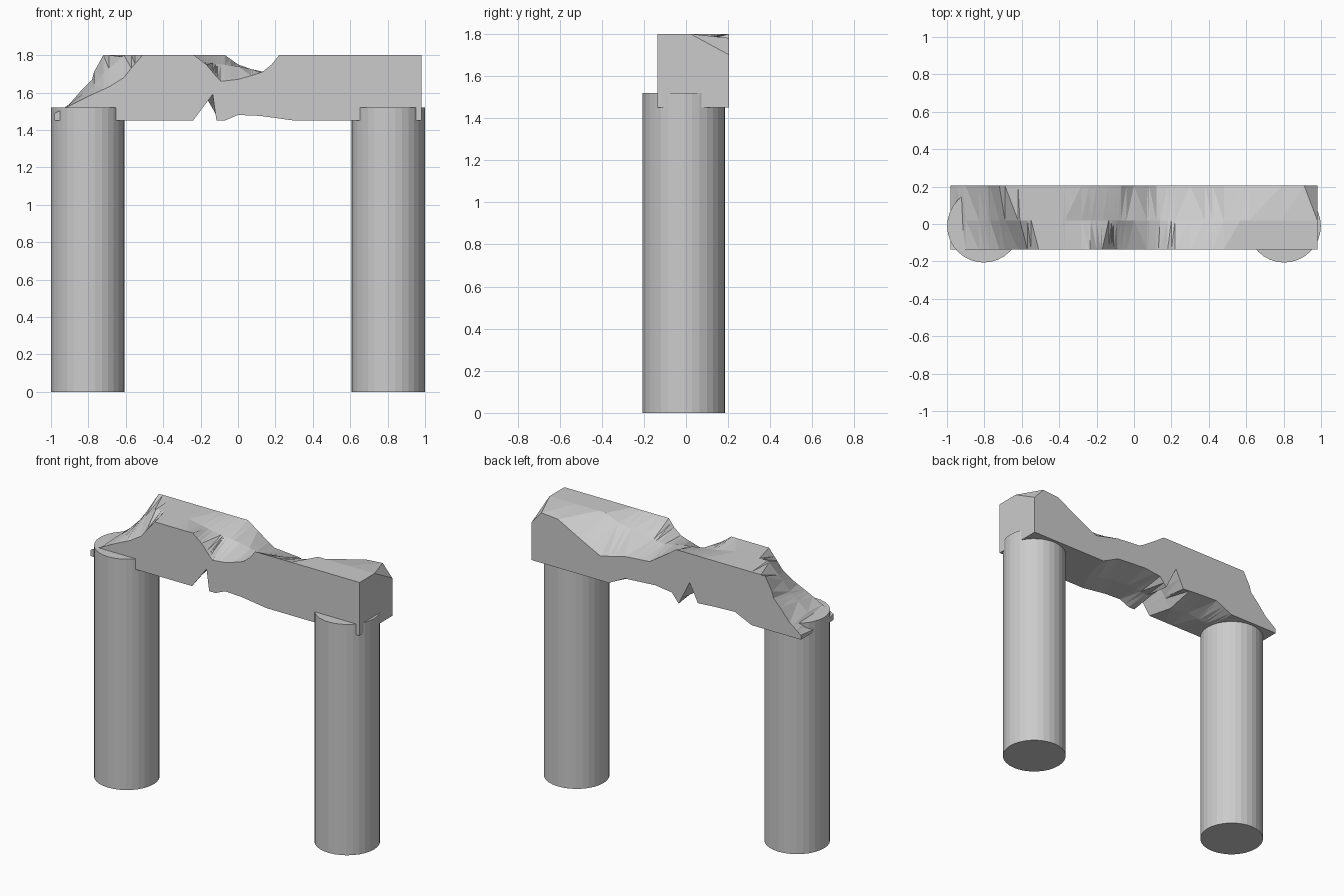
import bpy, bmesh

if "Cube" in bpy.data.objects:
    bpy.data.objects.remove(bpy.data.objects["Cube"])


def make_object(name, bm):
    bmesh.ops.recalc_face_normals(bm, faces=bm.faces[:])
    mesh = bpy.data.meshes.new(name)
    bm.to_mesh(mesh)
    bm.free()
    obj = bpy.data.objects.new(name, mesh)
    bpy.context.collection.objects.link(obj)
    return obj


def height(line, x):
    """Height of a polyline (x rising) at x."""
    for (x0, z0), (x1, z1) in zip(line, line[1:]):
        if x0 <= x <= x1:
            return z0 + (z1 - z0) * (x - x0) / (x1 - x0)
    return line[-1][1]


# Columns
for side, sx in (("left", -1), ("right", 1)):
    bpy.ops.mesh.primitive_cylinder_add(vertices=32, radius=0.196, depth=1.52,
                                        location=(0.803 * sx, -0.01, 0.76))
    bpy.context.object.name = side + "_column"

# Broken lintel: upper and lower edge lines on the front, middle and back planes
L, H, T = 0.98, 1.45, 1.80
top_front = [(-L, 1.49), (-0.92, 1.52), (-0.80, 1.58), (-0.69, 1.63), (-0.61, 1.68),
             (-0.57, 1.73), (-0.51, T), (-0.235, T), (-0.17, 1.75), (-0.12, 1.69),
             (-0.09, 1.66), (0.0, 1.67), (0.07, 1.69), (0.13, 1.71), (0.18, 1.75),
             (0.22, T), (L, T)]
top_mid = [(-L, 1.46), (-0.95, 1.48), (-0.90, 1.54), (-0.78, 1.63), (-0.72, 1.70),
           (-0.61, T), (-0.38, T), (-0.20, 1.765), (0.0, 1.74), (0.14, 1.71),
           (0.30, 1.73), (0.48, 1.76), (0.57, T), (L, T)]
top_back = [(-L, 1.48), (-0.90, 1.54), (-0.83, 1.62), (-0.78, 1.67), (-0.77, 1.71),
            (-0.72, T), (-0.07, T), (0.0, 1.75), (0.12, 1.67), (0.30, 1.655),
            (0.48, 1.61), (0.62, 1.68), (0.79, 1.77), (0.91, 1.78), (L, 1.70)]
low_front = [(-L, H), (-0.24, H), (-0.135, 1.59), (-0.115, H), (-0.07, H),
             (0.0, 1.48), (0.12, 1.475), (0.30, H), (L, H)]
low_mid = [(-L, H), (-0.55, H), (-0.42, 1.47), (-0.28, H), (-0.18, 1.59),
           (-0.11, 1.47), (0.0, 1.49), (0.20, 1.48), (0.38, H), (L, H)]
low_back = [(-L, H), (-0.62, H), (-0.50, 1.505), (-0.37, 1.50), (-0.23, 1.49),
            (-0.17, 1.61), (-0.09, H), (-0.04, 1.51), (0.08, 1.525), (0.30, 1.51),
            (0.42, H), (L, H)]

# Ring of edges around the lintel section, each with its depth
ring = [(-0.135, low_front), (-0.135, top_front), (0.02, top_mid),
        (0.205, top_back), (0.205, low_back), (0.02, low_mid)]
stations = sorted({p[0] for _, line in ring for p in line})

bm = bmesh.new()
rows = [[bm.verts.new((x, y, height(line, x))) for y, line in ring] for x in stations]
for a, b in zip(rows, rows[1:]):
    for i in range(6):
        j = (i + 1) % 6
        bm.faces.new((a[i], a[j], b[j], b[i]))
bm.faces.new(rows[0])
bm.faces.new(rows[-1])
bmesh.ops.triangulate(bm, faces=bm.faces[:])
# Merge coplanar pieces so intact faces stay clean
bmesh.ops.dissolve_limit(bm, angle_limit=0.01, verts=bm.verts[:], edges=bm.edges[:])
make_object("broken_lintel", bm)
